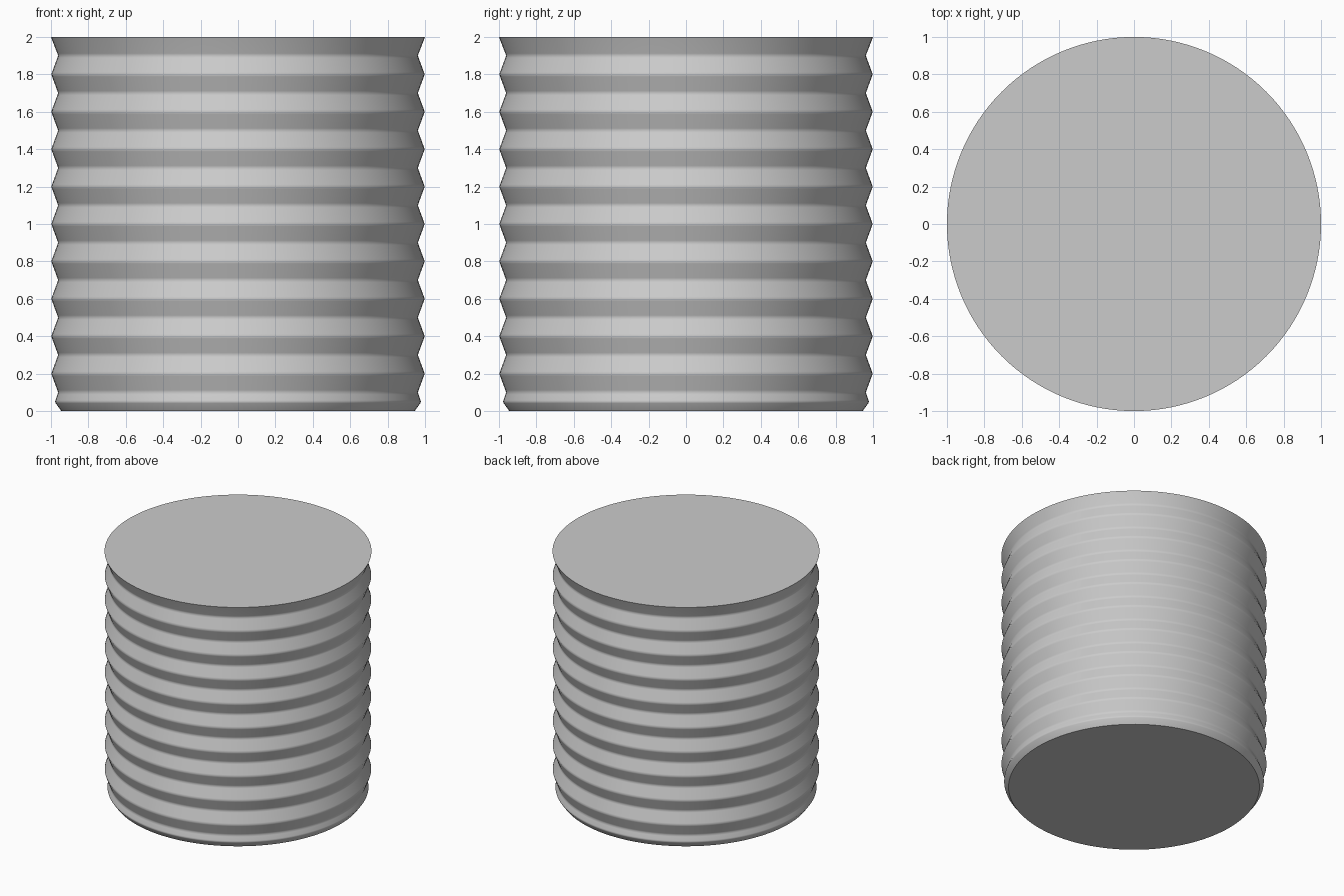
import bpy, bmesh, math

if "Cube" in bpy.data.objects:
    bpy.data.objects.remove(bpy.data.objects["Cube"])

SIDES = 128

# Colour
grey = bpy.data.materials.new("light_grey")
grey.diffuse_color = (0.6, 0.6, 0.6, 1)
grey.use_nodes = True
grey.node_tree.nodes["Principled BSDF"].inputs["Base Color"].default_value = grey.diffuse_color

# Profile as (radius, height): small foot ring, then evenly spaced ridges
profile = [(0.945, 0.0), (0.975, 0.042), (0.978, 0.05), (0.976, 0.058)]
for i in range(1, 20):
    z = i * 0.1
    ridge = i % 2 == 0
    r, bend = (0.998, -0.004) if ridge else (0.962, 0.004)
    # each crest and groove is slightly rounded
    profile += [(r + bend, z - 0.012), (r, z), (r + bend, z + 0.012)]
profile.append((1.0, 2.0))

# Ribbed drum: rings bridged by quads and closed by flat caps
bm = bmesh.new()
rings = []
for r, z in profile:
    rings.append([bm.verts.new((r * math.cos(2 * math.pi * k / SIDES),
                                r * math.sin(2 * math.pi * k / SIDES), z))
                  for k in range(SIDES)])
for low, high in zip(rings, rings[1:]):
    for k in range(SIDES):
        n = (k + 1) % SIDES
        bm.faces.new((low[k], low[n], high[n], high[k]))
bm.faces.new(rings[0][::-1])
bm.faces.new(rings[-1])

mesh = bpy.data.meshes.new("ribbed_drum")
bm.to_mesh(mesh)
bm.free()
mesh.materials.append(grey)
drum = bpy.data.objects.new("ribbed_drum", mesh)
bpy.context.collection.objects.link(drum)

# Smooth ribs, sharp cap rims
bpy.context.view_layer.objects.active = drum
drum.select_set(True)
bpy.ops.object.shade_smooth_by_angle(angle=math.radians(40))
